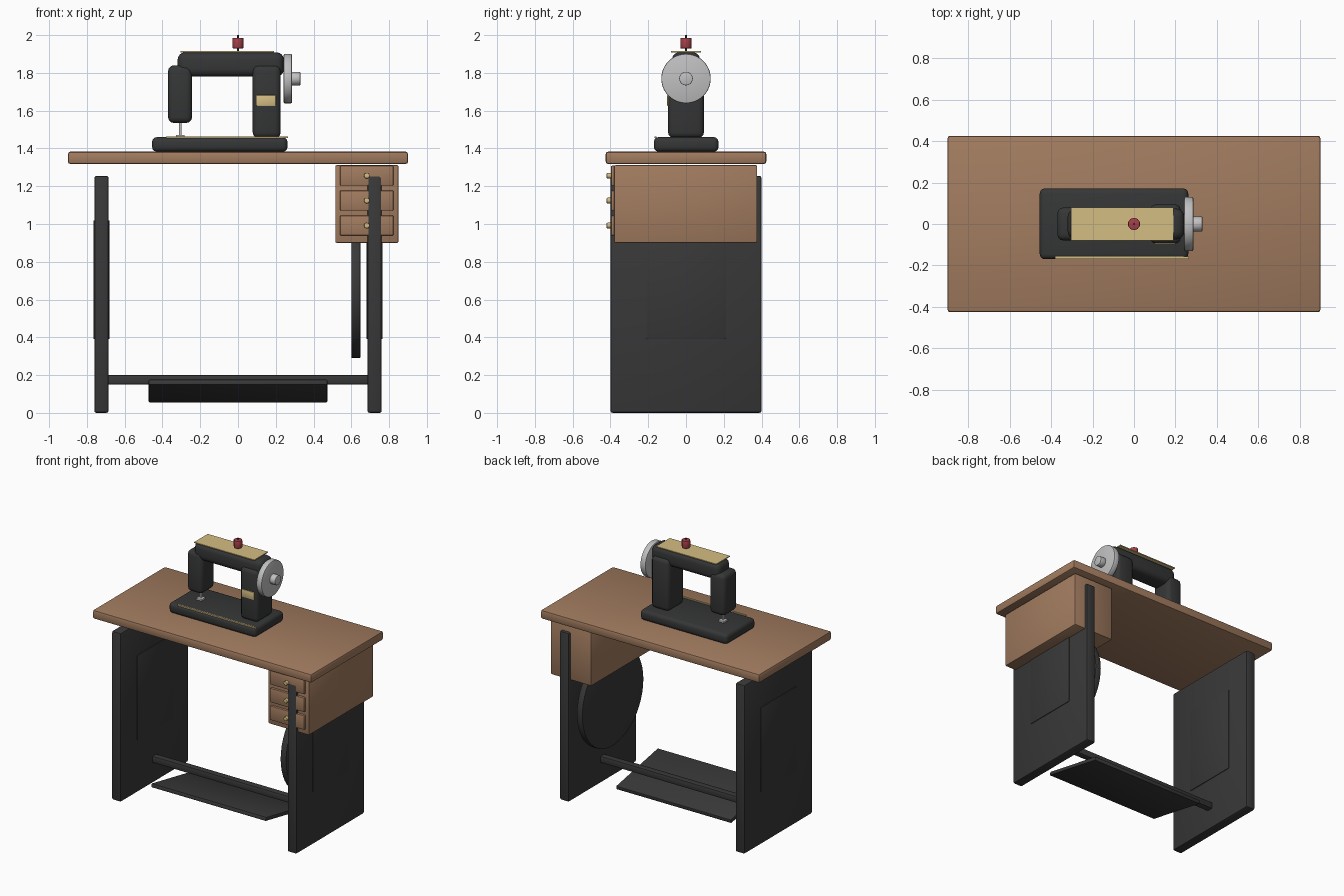
import bpy, bmesh, math
from mathutils import Matrix, Vector

if "Cube" in bpy.data.objects:
    bpy.data.objects.remove(bpy.data.objects["Cube"])


def material(name, rgb):
    m = bpy.data.materials.new(name)
    m.diffuse_color = (*rgb, 1)
    m.use_nodes = True
    m.node_tree.nodes["Principled BSDF"].inputs["Base Color"].default_value = m.diffuse_color
    return m


WOOD = material("wood", (0.36, 0.2, 0.115))
IRON = material("dark iron", (0.04, 0.04, 0.04))
ENAMEL = material("black enamel", (0.036, 0.037, 0.038))
GOLD = material("brass", (0.66, 0.51, 0.23))
STEEL = material("steel", (0.53, 0.53, 0.54))
RED = material("red thread", (0.38, 0.05, 0.065))


def finish(name, bm, mat):
    me = bpy.data.meshes.new(name)
    bm.to_mesh(me)
    bm.free()
    me.materials.append(mat)
    ob = bpy.data.objects.new(name, me)
    bpy.context.collection.objects.link(ob)
    return ob


def bevel(bm, edges, width, segments):
    bmesh.ops.bevel(bm, geom=edges, offset=width, segments=segments,
                    profile=0.5, affect='EDGES', clamp_overlap=True)


def box(name, x, y, z, mat, width=0.0, segments=2):
    """Box from (min, max) ranges with rounded edges."""
    bm = bmesh.new()
    bmesh.ops.create_cube(bm, size=1)
    for v in bm.verts:
        for i, (a, b) in enumerate((x, y, z)):
            v.co[i] = (a + b) / 2 + v.co[i] * (b - a)
    if width:
        bevel(bm, bm.edges[:], width, segments)
    return finish(name, bm, mat)


def rod(name, start, end, radius, mat, sides=32, width=0.0):
    """Cylinder between two points with optionally rounded rims."""
    a, b = Vector(start), Vector(end)
    bm = bmesh.new()
    bmesh.ops.create_cone(bm, cap_ends=True, segments=sides, radius1=radius,
                          radius2=radius, depth=(b - a).length)
    if width:
        rims = [e for e in bm.edges
                if abs(e.verts[0].co.z - e.verts[1].co.z) < 1e-5]
        bevel(bm, rims, width, 2)
    turn = (b - a).to_track_quat('Z', 'Y').to_matrix().to_4x4()
    bm.transform(Matrix.Translation((a + b) / 2) @ turn)
    return finish(name, bm, mat)


# Table
box("table_top", (-0.9, 0.9), (-0.425, 0.425), (1.318, 1.383), WOOD, 0.012)
for side, cx in (("left", -0.723), ("right", 0.723)):
    box(side + "_leg", (cx - 0.038, cx + 0.038), (-0.4, 0.4), (0, 1.255), IRON, 0.012)
    box(side + "_leg_panel", (cx - 0.043, cx + 0.043), (-0.21, 0.21), (0.39, 1.02), IRON, 0.006)

# Drawer case
box("drawer_case", (0.515, 0.85), (-0.38, 0.377), (0.9, 1.312), WOOD, 0.008)
for i in range(3):
    z = 0.992 + 0.132 * i
    box("drawer_%d" % (i + 1), (0.54, 0.823), (-0.397, -0.37), (z - 0.053, z + 0.053), WOOD, 0.006)
    rod("drawer_knob_%d" % (i + 1), (0.682, -0.39, z), (0.682, -0.42, z), 0.015, GOLD, 16, 0.004)

# Treadle, crossbar and drive wheel
box("crossbar", (-0.7, 0.7), (-0.025, 0.025), (0.15, 0.2), IRON, 0.008)
treadle = box("treadle", (-0.473, 0.473), (-0.25, 0.25), (-0.014, 0.014), IRON, 0.006)
treadle.data.transform(Matrix.Translation((0, -0.1, 0.116)) @ Matrix.Rotation(-0.19, 4, 'X'))
rod("drive_wheel", (0.6, 0, 0.65), (0.648, 0, 0.65), 0.36, IRON, 48, 0.006)

# Machine body
box("machine_base", (-0.455, 0.262), (-0.17, 0.172), (1.383, 1.46), ENAMEL, 0.025, 3)
box("pillar", (0.078, 0.226), (-0.095, 0.095), (1.455, 1.84), ENAMEL, 0.03, 3)
box("arm", (-0.32, 0.243), (-0.075, 0.075), (1.78, 1.909), ENAMEL, 0.04, 4)
box("head", (-0.37, -0.243), (-0.08, 0.08), (1.535, 1.84), ENAMEL, 0.03, 3)

# Brass trim
box("arm_plate", (-0.305, 0.19), (-0.08, 0.08), (1.908, 1.915), GOLD)
box("base_trim", (-0.38, 0.265), (-0.168, -0.156), (1.455, 1.464), GOLD)
box("badge", (0.098, 0.2), (-0.1, -0.09), (1.625, 1.682), GOLD, 0.003)

# Needle and presser foot
rod("needle", (-0.305, 0, 1.46), (-0.305, 0, 1.55), 0.007, STEEL, 12)
box("presser_foot", (-0.328, -0.282), (-0.025, 0.025), (1.457, 1.472), STEEL, 0.003)

# Hand wheel
rod("hand_wheel", (0.242, 0, 1.77), (0.286, 0, 1.77), 0.131, STEEL, 48, 0.006)
rod("wheel_hub", (0.28, 0, 1.77), (0.33, 0, 1.77), 0.036, STEEL, 24, 0.004)

# Thread spool on its pin
rod("spool_pin", (0, 0, 1.9), (0, 0, 2.0), 0.005, IRON, 8)
rod("thread_spool", (0, 0, 1.93), (0, 0, 1.985), 0.03, RED, 10, 0.003)

# Smooth the rounded edges, keep the corners crisp
bpy.ops.object.select_all(action='SELECT')
bpy.context.view_layer.objects.active = bpy.data.objects["table_top"]
bpy.ops.object.shade_smooth_by_angle(angle=math.radians(40))
